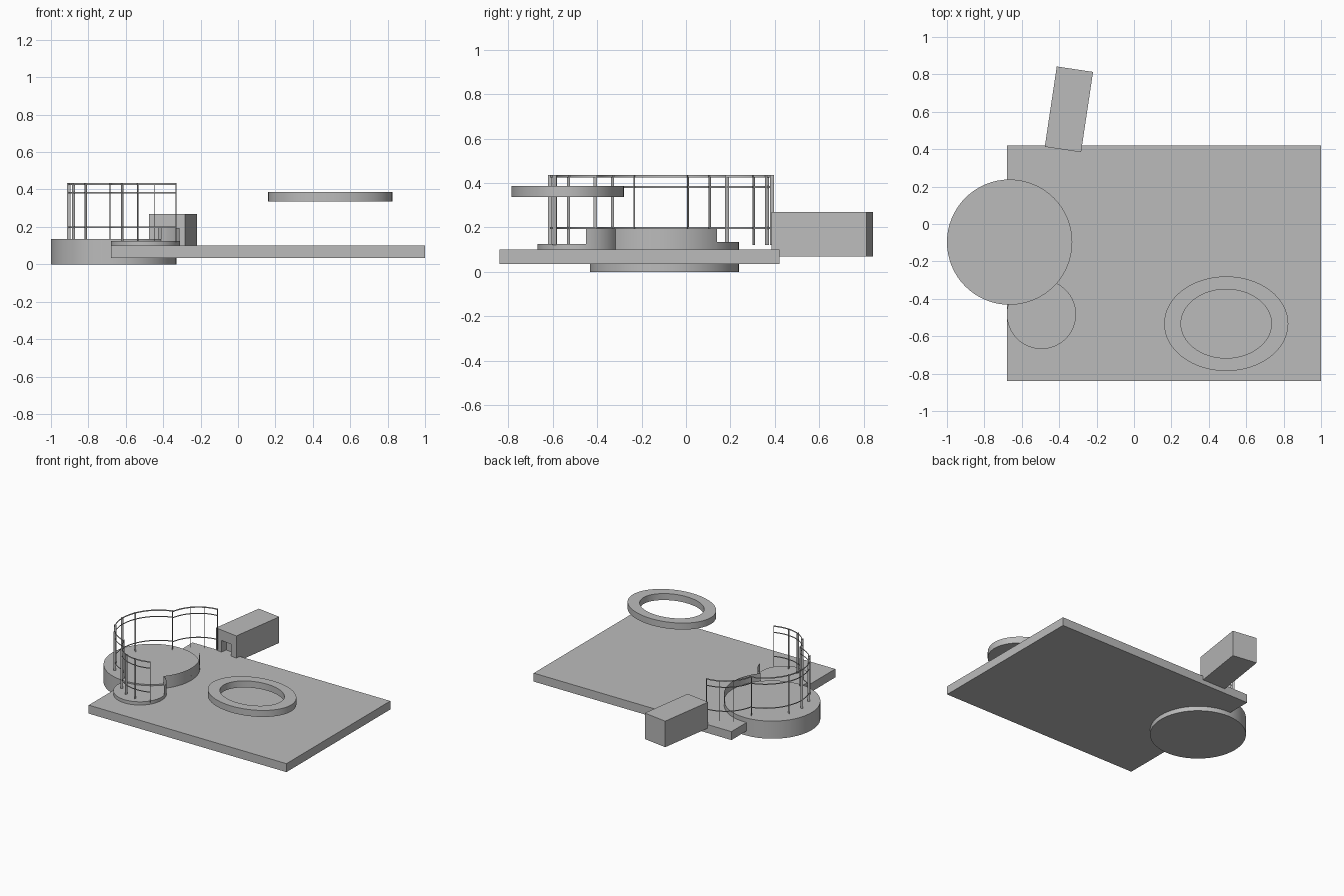
import bpy, bmesh, math
from math import cos, sin, radians, atan2, hypot
from mathutils import Vector, Matrix

cube = bpy.data.objects.get("Cube")
if cube:
    bpy.data.objects.remove(cube, do_unlink=True)

mat = bpy.data.materials.new("concrete grey")
mat.use_nodes = True
GREY = (0.5, 0.5, 0.5, 1)
mat.diffuse_color = GREY
mat.node_tree.nodes["Principled BSDF"].inputs["Base Color"].default_value = GREY


def finish(name, bm, smooth=False):
    me = bpy.data.meshes.new(name)
    bm.to_mesh(me)
    bm.free()
    me.materials.append(mat)
    ob = bpy.data.objects.new(name, me)
    bpy.context.collection.objects.link(ob)
    if smooth:
        bpy.ops.object.select_all(action='DESELECT')
        ob.select_set(True)
        bpy.context.view_layer.objects.active = ob
        bpy.ops.object.shade_smooth_by_angle(angle=radians(30))
    return ob


def box(bm, x0, x1, y0, y1, z0, z1):
    size = Vector((x1 - x0, y1 - y0, z1 - z0))
    mid = Vector((x0 + x1, y0 + y1, z0 + z1)) / 2
    bmesh.ops.create_cube(bm, size=1, matrix=Matrix.Translation(mid) @ Matrix.Diagonal(size).to_4x4())


def disc(name, x, y, r, z0, z1):
    bm = bmesh.new()
    bmesh.ops.create_cone(bm, cap_ends=True, segments=64, radius1=r, radius2=r, depth=z1 - z0,
                          matrix=Matrix.Translation((x, y, (z0 + z1) / 2)))
    finish(name, bm, True)


def ribbon(bm, path, z0, z1):
    """Thin upright sheet along a plan path."""
    low = [bm.verts.new((x, y, z0)) for x, y in path]
    high = [bm.verts.new((x, y, z1)) for x, y in path]
    for i in range(len(path) - 1):
        bm.faces.new((low[i], low[i + 1], high[i + 1], high[i]))


def arc(cx, cy, r, a0, a1, n=16):
    angles = [radians(a0 + (a1 - a0) * i / n) for i in range(n + 1)]
    return [(cx + r * cos(a), cy + r * sin(a)) for a in angles]


# Base slab
bm = bmesh.new()
box(bm, -0.68, 1, -0.84, 0.42, 0.035, 0.1)
finish("base_slab", bm)

# Round platforms
BIG = (-0.665, -0.097, 0.335)
SMALL = (-0.495, -0.483, 0.185)
disc("large_platform", *BIG, 0, 0.135)
disc("small_platform", *SMALL, 0.09, 0.125)

# Low curved wall along the right edge of both platforms
bm = bmesh.new()
wall = arc(*SMALL, 10, 61) + arc(*BIG, -41, 45, 24)
ribbon(bm, wall, 0.1, 0.195)
finish("low_curved_wall", bm, True)

# Floating oval ring
bm = bmesh.new()
N = 64
loops = []
for rx, ry, z in ((0.332, 0.253, 0.337), (0.332, 0.253, 0.387),
                  (0.242, 0.184, 0.387), (0.242, 0.184, 0.337)):
    loops.append([bm.verts.new((0.493 + rx * cos(math.tau * i / N), -0.533 + ry * sin(math.tau * i / N), z))
                  for i in range(N)])
for k in range(4):
    a, b = loops[k], loops[(k + 1) % 4]
    for i in range(N):
        j = (i + 1) % N
        bm.faces.new((a[i], a[j], b[j], b[i]))
bmesh.ops.recalc_face_normals(bm, faces=bm.faces)
finish("oval_ring", bm, True)

# Angled block with a doorway in its front end
bm = bmesh.new()
W, L, D = 0.098, 0.217, 0.05
profile = [(-W, -L), (-0.045, -L), (-0.045, D - L), (0.045, D - L), (0.045, -L), (W, -L), (W, L), (-W, L)]
base = bm.faces.new([bm.verts.new((x, y, 0.07)) for x, y in profile])
top = bmesh.ops.extrude_face_region(bm, geom=[base])
bmesh.ops.translate(bm, vec=(0, 0, 0.12), verts=[v for v in top["geom"] if isinstance(v, bmesh.types.BMVert)])
bmesh.ops.recalc_face_normals(bm, faces=bm.faces)
box(bm, -W, W, -L, L, 0.19, 0.27)
box(bm, -W, W, -L, L, 0.07, 0.1)
bm.transform(Matrix.Translation((-0.348, 0.613, 0)) @ Matrix.Rotation(radians(-8.5), 4, 'Z'))
finish("entrance_block", bm)

# Three-lobed railing, symmetric about its own centre line
MID = -0.112
MAIN = (-0.595, MID, 0.31)
LOBE, LOBE_R = 0.247, 0.253
front_lobe = arc(-0.43, MID - LOBE, LOBE_R, -67, -169)
centre = arc(*MAIN, 253 - 360, -253, 28)
centre = [p for p in centre if p[0] < -0.68]
back_lobe = arc(-0.43, MID + LOBE, LOBE_R, 169, 93.5)
path = front_lobe + centre + back_lobe
bm = bmesh.new()
for z0, z1 in ((0.425, 0.435), (0.378, 0.386), (0.194, 0.202)):
    ribbon(bm, path, z0, z1)
finish("railing_bars", bm, True)

# Posts set square to the railing line
bm = bmesh.new()


def post(cx, cy, r, angle):
    a = radians(angle)
    ends = [(cx + (r + s) * cos(a), cy + (r + s) * sin(a)) for s in (-0.009, 0.009)]
    ribbon(bm, ends, 0.12, 0.435)


post(*MAIN, 180)
post(-0.43, MID - LOBE, LOBE_R, -67)
for side in (-1, 1):
    for a in (157, 135, 107):
        post(*MAIN, side * a)
    for a in (138, 115, 93.5):
        post(-0.43, MID + side * LOBE, LOBE_R, side * a)
finish("railing_posts", bm)
